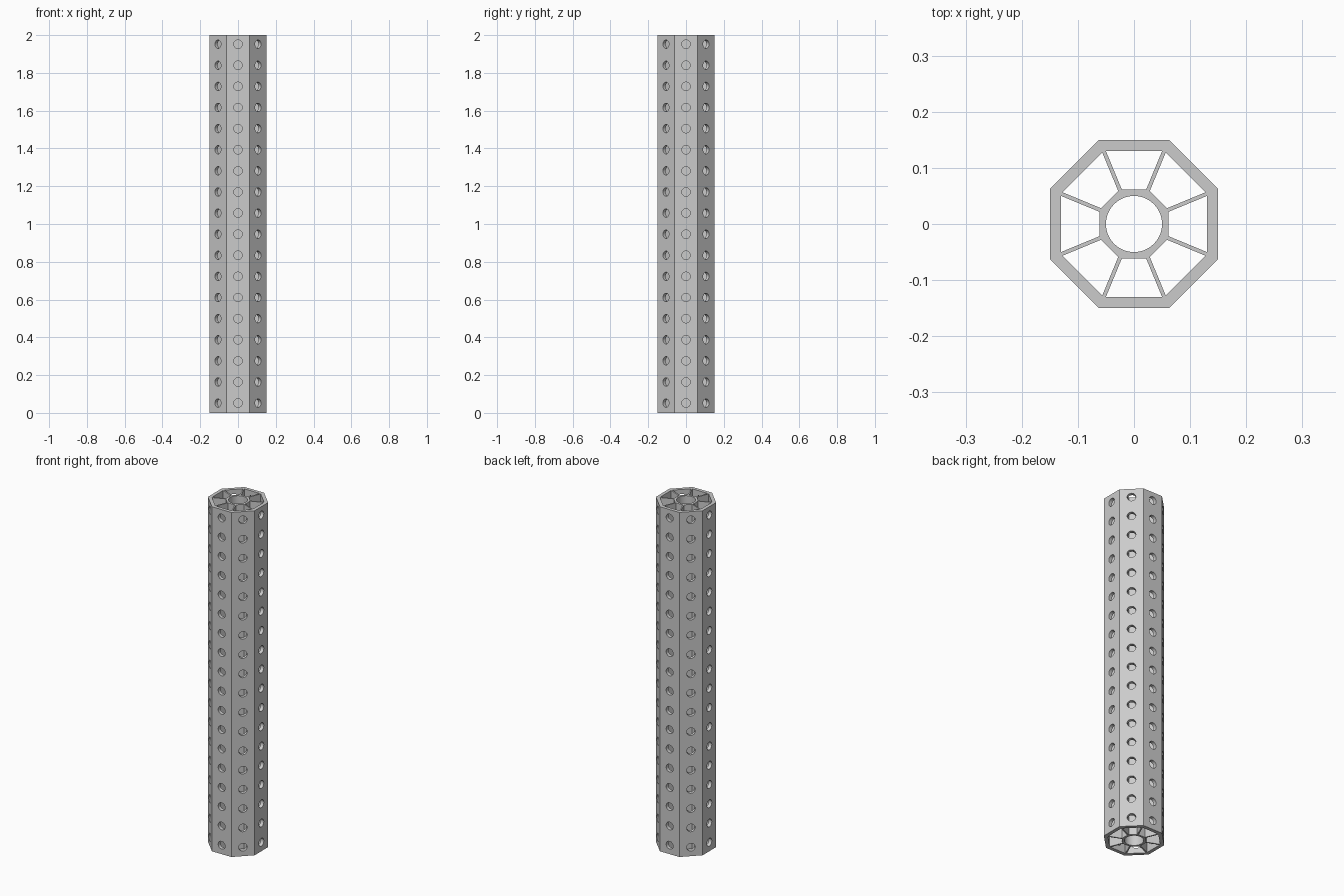
import bpy, bmesh, math
from mathutils import Matrix, Vector

if "Cube" in bpy.data.objects:
    bpy.data.objects.remove(bpy.data.objects["Cube"])

HEIGHT, SIDES = 2.0, 8
OUTER, INNER = 0.15, 0.13        # flat-to-centre distances of the wall
HUB, BORE = 0.0615, 0.05
HOLE_RADIUS, HOLES = 0.0225, 18
STEP = math.tau / SIDES
CORNER = 1 / math.cos(STEP / 2)  # flat distance to corner distance

grey = bpy.data.materials.new("light grey")
grey.use_nodes = True
grey.diffuse_color = (0.6, 0.6, 0.6, 1)
grey.node_tree.nodes["Principled BSDF"].inputs["Base Color"].default_value = (0.6, 0.6, 0.6, 1)


def add_object(name, bm):
    bmesh.ops.recalc_face_normals(bm, faces=bm.faces)
    mesh = bpy.data.meshes.new(name)
    bm.to_mesh(mesh)
    bm.free()
    mesh.materials.append(grey)
    obj = bpy.data.objects.new(name, mesh)
    bpy.context.collection.objects.link(obj)
    return obj


def ring(radius, count, offset):
    return [(radius * math.cos(offset + i * math.tau / count),
             radius * math.sin(offset + i * math.tau / count)) for i in range(count)]


def tube(name, outer, inner):
    """Extrude the band between two closed outlines to full height."""
    bm = bmesh.new()
    edges = []
    for outline in (outer, inner):
        verts = [bm.verts.new((x, y, 0)) for x, y in outline]
        edges += [bm.edges.new((v, verts[i - 1])) for i, v in enumerate(verts)]
    bmesh.ops.triangle_fill(bm, edges=edges, use_beauty=True)
    bmesh.ops.dissolve_limit(bm, angle_limit=0.01, verts=[], edges=bm.edges[:])
    grown = bmesh.ops.extrude_face_region(bm, geom=bm.faces[:], use_keep_orig=True)
    top = [g for g in grown["geom"] if isinstance(g, bmesh.types.BMVert)]
    bmesh.ops.translate(bm, verts=top, vec=(0, 0, HEIGHT))
    return add_object(name, bm)


def apply_smooth(obj):
    bpy.ops.object.select_all(action="DESELECT")
    obj.select_set(True)
    bpy.context.view_layer.objects.active = obj
    bpy.ops.object.shade_smooth_by_angle(angle=math.radians(30))


# Octagonal outer wall
wall = tube("outer_wall", ring(OUTER * CORNER, SIDES, STEP / 2),
            ring(INNER * CORNER, SIDES, STEP / 2))

# One column of drilled holes through each flat side
bm = bmesh.new()
for side in range(SIDES):
    turn = Matrix.Rotation(side * STEP, 4, "Z")
    for i in range(HOLES):
        z = 0.052 + i * 1.9 / (HOLES - 1)
        place = turn @ Matrix.Translation(Vector(((OUTER + INNER) / 2, 0, z)))
        bmesh.ops.create_cone(bm, cap_ends=True, segments=24, radius1=HOLE_RADIUS,
                              radius2=HOLE_RADIUS, depth=0.04,
                              matrix=place @ Matrix.Rotation(math.pi / 2, 4, "Y"))
cutter = add_object("hole_cutter", bm)
cutter.hide_render = True

drill = wall.modifiers.new("holes", "BOOLEAN")
drill.operation, drill.solver, drill.object = "DIFFERENCE", "EXACT", cutter
bpy.context.view_layer.objects.active = wall
bpy.ops.object.modifier_apply(modifier=drill.name)
bpy.data.objects.remove(cutter)
apply_smooth(wall)

# Octagonal hub with a round bore
hub = tube("hub", ring(HUB * CORNER, SIDES, STEP / 2), ring(BORE, 48, 0))
apply_smooth(hub)

# Thin full-height webs joining the hub corners to the wall corners
start, end = HUB * CORNER - 0.003, INNER * CORNER + 0.003
bm = bmesh.new()
for side in range(SIDES):
    place = (Matrix.Rotation((side + 0.5) * STEP, 4, "Z")
             @ Matrix.Translation(Vector(((start + end) / 2, 0, HEIGHT / 2)))
             @ Matrix.Diagonal((end - start, 0.007, HEIGHT, 1)))
    bmesh.ops.create_cube(bm, size=1, matrix=place)
add_object("webs", bm)
